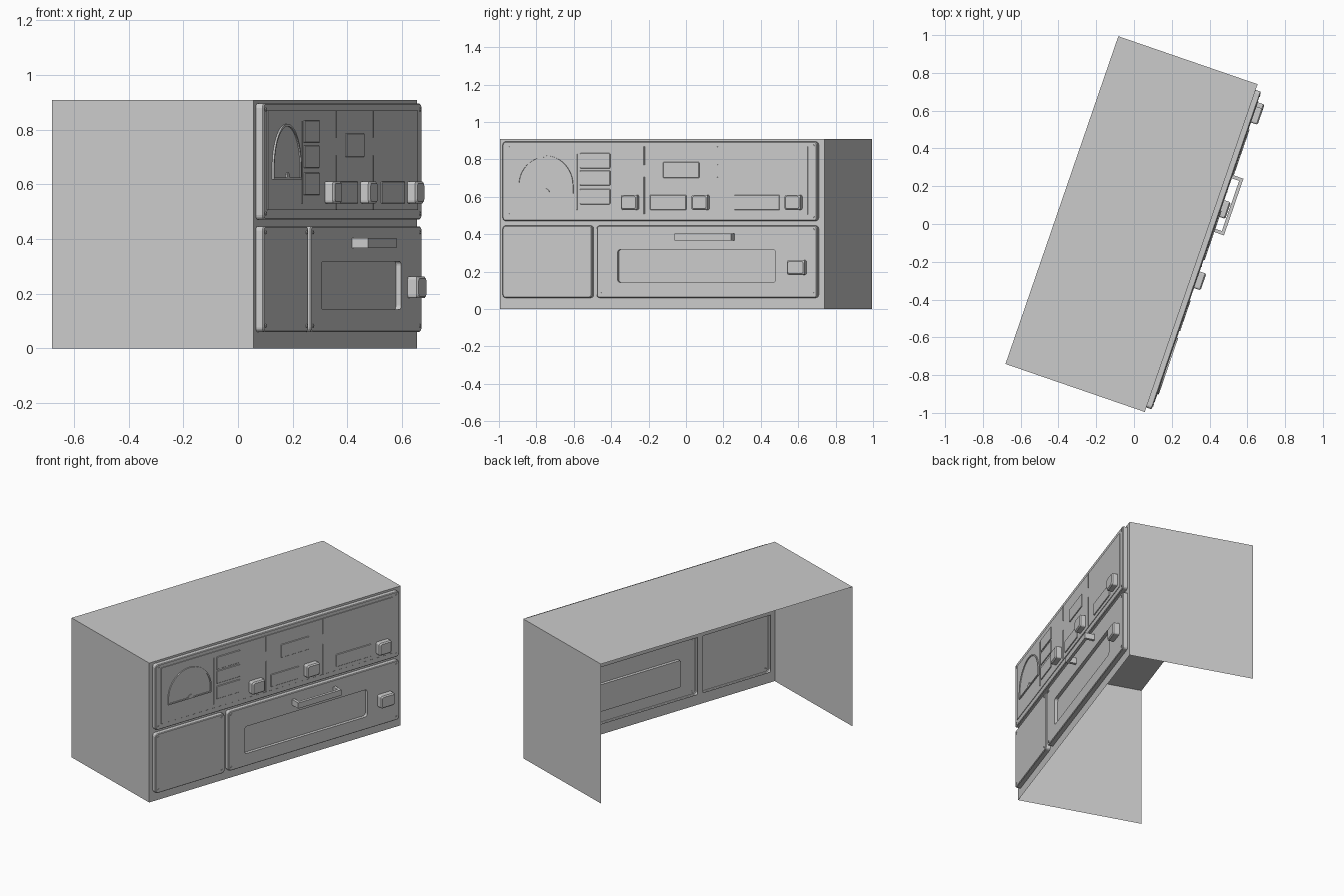
import bpy, bmesh, math
from mathutils import Matrix

if "Cube" in bpy.data.objects:
    bpy.data.objects.remove(bpy.data.objects["Cube"])

ANG = math.radians(71)
S, C = math.sin(ANG), math.cos(ANG)
# local frame: x along the front, -y outward from the front, z up
PLACE = Matrix.Translation((0.057, -0.995, 0)) @ Matrix.Rotation(ANG, 4, 'Z')
L, D, H, P = 1.835, 0.78, 0.908, 0.03   # width, depth, height, panel thickness


def U(y, d=P):
    """Distance along the front for a world y at outward offset d."""
    return (y + 0.995 + C * d) / S


def finish(bm, name):
    bmesh.ops.recalc_face_normals(bm, faces=bm.faces)
    me = bpy.data.meshes.new(name)
    bm.to_mesh(me)
    bm.free()
    ob = bpy.data.objects.new(name, me)
    ob.matrix_world = PLACE
    bpy.context.collection.objects.link(ob)
    return ob


def rounded(u0, u1, z0, z1, r, n=3):
    pts = []
    for cx, cz, a in ((u1 - r, z1 - r, 0), (u0 + r, z1 - r, 90),
                      (u0 + r, z0 + r, 180), (u1 - r, z0 + r, 270)):
        for i in range(n + 1):
            t = math.radians(a + 90 * i / n)
            pts.append((cx + r * math.cos(t), cz + r * math.sin(t)))
    return pts


def rings(name, loops):
    """Skin a list of (outline, outward offset) and cap the last one."""
    bm = bmesh.new()
    prev = None
    for pts, d in loops:
        ring = [bm.verts.new((u, -d, z)) for u, z in pts]
        if prev:
            for i in range(len(ring)):
                j = (i + 1) % len(ring)
                bm.faces.new((prev[i], prev[j], ring[j], ring[i]))
        prev = ring
    bm.faces.new(prev)
    return finish(bm, name)


def sheets(name, quads):
    bm = bmesh.new()
    for q in quads:
        bm.faces.new([bm.verts.new(p) for p in q])
    bmesh.ops.remove_doubles(bm, verts=bm.verts, dist=1e-5)
    return finish(bm, name)


def raised(name, u0, u1, z0, z1, base, h, c=0.002, r=0.004):
    return rings(name, [(rounded(u0, u1, z0, z1, r), base - 0.001),
                        (rounded(u0, u1, z0, z1, r), base + h - c),
                        (rounded(u0 + c, u1 - c, z0 + c, z1 - c, r), base + h)])


# open casing: two sides and the top
sheets("casing", [
    [(0, 0, 0), (0, D, 0), (0, D, H), (0, 0, H)],
    [(L, 0, 0), (L, D, 0), (L, D, H), (L, 0, H)],
    [(0, 0, H), (L, 0, H), (L, D, H), (0, D, H)]])

# front frame around the three panels
UP = (0.025, 1.803, 0.471, 0.895)
LL = (0.025, 0.530, 0.060, 0.446)
LR = (0.557, 1.803, 0.060, 0.446)
m = 0.008
bars = [(0, L, 0, 0.06 + m), (0, L, 0.446 - m, 0.471 + m), (0, L, 0.895 - m, H),
        (0, 0.025 + m, 0.06 + m, 0.446 - m), (1.803 - m, L, 0.06 + m, 0.446 - m),
        (0.53 - m, 0.557 + m, 0.06 + m, 0.446 - m),
        (0, 0.025 + m, 0.471 + m, 0.895 - m), (1.803 - m, L, 0.471 + m, 0.895 - m)]
sheets("front_frame", [[(a, 0, c), (b, 0, c), (b, 0, d), (a, 0, d)] for a, b, c, d in bars])


# hollow-backed panels with a softened rim
def panel(name, box, extra=()):
    u0, u1, z0, z1 = box
    c = 0.004
    rings(name, [(rounded(u0, u1, z0, z1, 0.016), 0),
                 (rounded(u0, u1, z0, z1, 0.016), P - c),
                 (rounded(u0 + c, u1 - c, z0 + c, z1 - c, 0.014), P)] + list(extra))
    for u in (u0 + 0.022, u1 - 0.022):
        for z in (z0 + 0.022, z1 - 0.022):
            pts = [(u + 0.007 * math.cos(k * math.pi / 5), z + 0.007 * math.sin(k * math.pi / 5))
                   for k in range(10)]
            rings("screw", [(pts, P - 0.001), (pts, P + 0.003)])


panel("control_panel", UP)
panel("storage_panel", LL)
win = rounded(U(-0.366), U(0.479), 0.142, 0.318, 0.015)
panel("door_panel", LR, [(win, P), (win, P - 0.02)])

# shallow raised control plate
B = P + 0.003
raised("control_plate", U(-0.945), U(0.652), 0.505, 0.87, P, 0.003, 0.001)

# thin divider ridges: world y, bottom, top
for y, z0, z1 in ((-0.582, 0.53, 0.83), (-0.222, 0.77, 0.868), (-0.222, 0.507, 0.705),
                  (0.17, 0.77, 0.868), (0.17, 0.507, 0.705)):
    raised("divider", U(y) - 0.003, U(y) + 0.003, z0, z1, B, 0.003, 0.001, 0.001)

# flat buttons and indicator plates: y0, y1, z0, z1
for y0, y1, z0, z1 in ((-0.565, -0.404, 0.752, 0.833), (-0.565, -0.404, 0.66, 0.741),
                       (-0.565, -0.404, 0.56, 0.642), (-0.12, 0.072, 0.70, 0.785),
                       (-0.19, 0.003, 0.53, 0.61), (0.26, 0.502, 0.53, 0.61)):
    raised("flat_button", U(y0), U(y1), z0, z1, B, 0.005)

# chunky push knobs
for y0, y1, z0, z1 in ((-0.338, -0.25, 0.53, 0.61), (0.04, 0.127, 0.53, 0.61),
                       (0.538, 0.623, 0.53, 0.61), (0.55, 0.645, 0.183, 0.262)):
    raised("knob", U(y0), U(y1), z0, z1, P, 0.04, 0.007, 0.01)


# arched dial with raised rim and hub
def arch(k):
    uc, zb, zs = U(-0.75), 0.617 + k, 0.66
    r = 0.157 - k
    pts = [(uc + r, zb)]
    for i in range(25):
        t = math.pi * i / 24
        pts.append((uc + r * math.cos(t), zs + (0.16 - k) * math.sin(t)))
    return pts + [(uc - r, zb)]


rings("dial", [(arch(0), P), (arch(0), B + 0.007), (arch(0.008), B + 0.007), (arch(0.008), B + 0.002)])
hub = [(U(-0.745) + 0.018 * math.cos(math.pi * i / 8), 0.625 + 0.018 * math.sin(math.pi * i / 8))
       for i in range(9)]
rings("dial_hub", [(hub, B), (hub, B + 0.007)])

# door handle: bar swept as a U between two posts
a, b, t, d = U(-0.04), U(0.26), 0.018, 0.062
prof = [(a, P), (a, P + d), (b, P + d), (b, P), (b - t, P), (b - t, P + d - t), (a + t, P + d - t), (a + t, P)]
bm = bmesh.new()
face = bm.faces.new([bm.verts.new((u, -o, 0.366)) for u, o in prof])
ext = bmesh.ops.extrude_face_region(bm, geom=[face])
bmesh.ops.translate(bm, vec=(0, 0, 0.037), verts=[v for v in ext["geom"] if isinstance(v, bmesh.types.BMVert)])
finish(bm, "door_handle")
